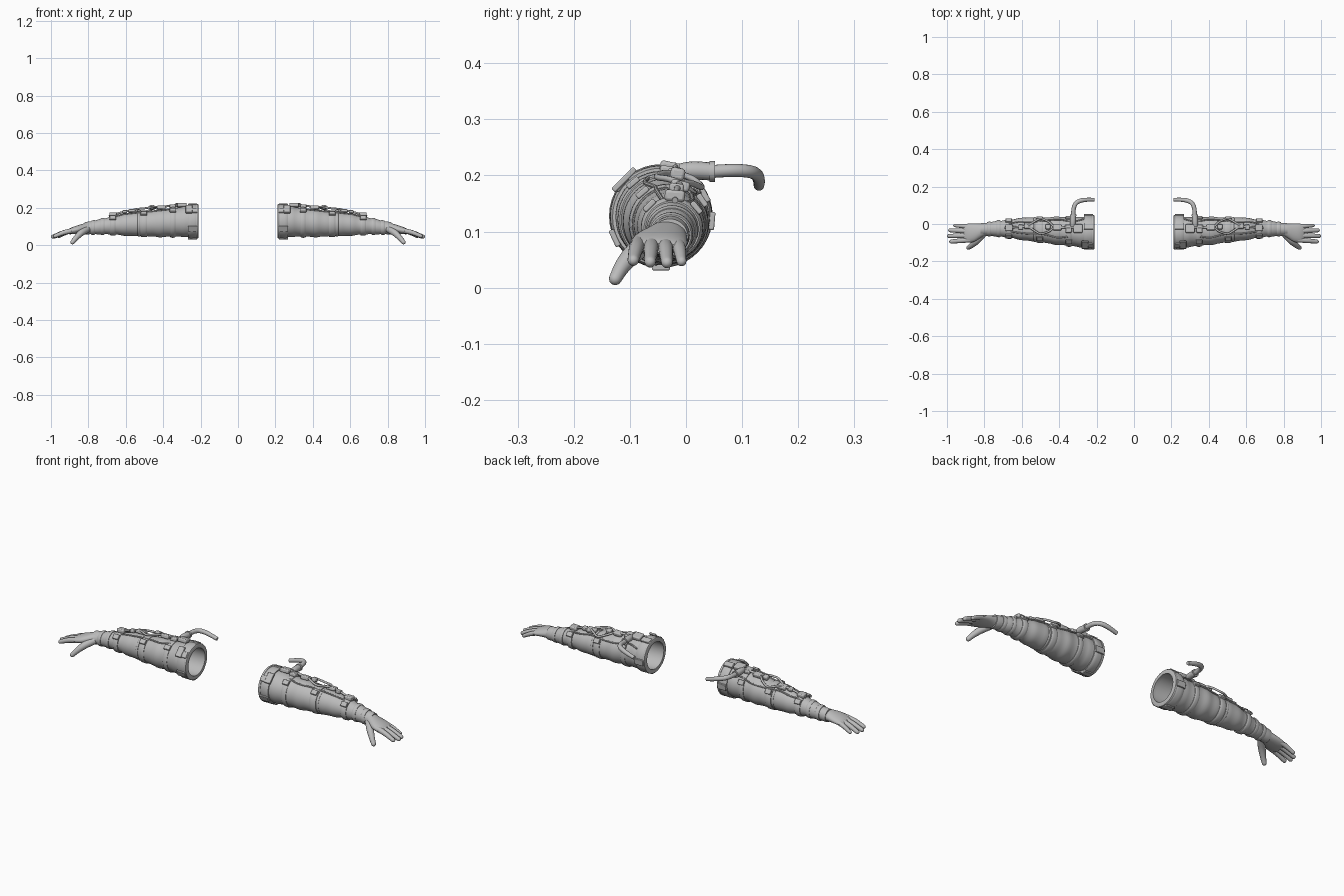
import bpy, bmesh, math
from mathutils import Vector, Matrix

if "Cube" in bpy.data.objects:
    bpy.data.objects.remove(bpy.data.objects["Cube"])

grey = bpy.data.materials.new("suit_grey")
grey.diffuse_color = (0.5, 0.5, 0.5, 1)
grey.use_nodes = True
grey.node_tree.nodes["Principled BSDF"].inputs["Base Color"].default_value = grey.diffuse_color

# Arm centre line and radius: x, y, z, r
ARM = [(0.20, -0.045, 0.128, 0.080), (0.28, -0.044, 0.126, 0.082), (0.345, -0.040, 0.122, 0.076),
       (0.42, -0.036, 0.118, 0.075), (0.50, -0.031, 0.114, 0.064), (0.58, -0.027, 0.111, 0.062),
       (0.67, -0.025, 0.106, 0.048), (0.72, -0.025, 0.101, 0.042), (0.78, -0.027, 0.094, 0.035),
       (0.82, -0.029, 0.090, 0.032)]


def arm(x):
    for a, b in zip(ARM, ARM[1:]):
        if x <= b[0]:
            t = max(0, (x - a[0]) / (b[0] - a[0]))
            t = t * t * (3 - 2 * t) * 0.5 + t * 0.5
            return [a[i] + (b[i] - a[i]) * t for i in (1, 2, 3)]
    return ARM[-1][1:]


def finish(name, bm, bevel=0):
    """Turn a right-hand part into an object mirrored to the left arm."""
    bmesh.ops.recalc_face_normals(bm, faces=bm.faces[:])
    me = bpy.data.meshes.new(name)
    bm.to_mesh(me)
    bm.free()
    for p in me.polygons:
        p.use_smooth = True
    me.set_sharp_from_angle(angle=math.radians(40))
    me.materials.append(grey)
    ob = bpy.data.objects.new(name, me)
    bpy.context.collection.objects.link(ob)
    if bevel:
        m = ob.modifiers.new("bevel", 'BEVEL')
        m.width, m.segments = bevel, 2
    m = ob.modifiers.new("mirror", 'MIRROR')
    m.use_mirror_merge = False
    return ob


def skin(bm, rings, loop=False):
    """Bridge rings of points, capping the ends unless the profile loops."""
    vs = [[bm.verts.new(p) for p in r] for r in rings]
    n = len(vs[0])
    for a, b in zip(vs, vs[1:] + vs[:1] if loop else vs[1:]):
        for i in range(n):
            j = (i + 1) % n
            bm.faces.new((a[i], a[j], b[j], b[i]))
    if not loop:
        bm.faces.new(vs[0])
        bm.faces.new(vs[-1])


def ring(x, cy, cz, ry, rz, n=40):
    return [(x, cy + ry * math.sin(k * math.tau / n), cz + rz * math.cos(k * math.tau / n)) for k in range(n)]


def band(name, x0, x1, h, wall=0.006):
    """A rounded cuff wrapped round the arm."""
    w = x1 - x0
    prof = [(0, -wall), (0, h * .5), (.15, h * .9), (.35, h), (.65, h), (.85, h * .9), (1, h * .5), (1, -wall)]
    bm, cx = bmesh.new(), (x0 + x1) / 2
    cy, cz, r = arm(cx)
    slope = (arm(x1)[2] - arm(x0)[2]) / w
    skin(bm, [ring(x0 + t * w, *arm(x0 + t * w)[:2], *[r + slope * (t - .5) * w + d] * 2) for t, d in prof], True)
    return finish(name, bm)


def smooth_path(pts, steps=5):
    out = []
    p = [pts[0]] + pts + [pts[-1]]
    for i in range(1, len(p) - 2):
        for s in range(steps):
            t = s / steps
            out.append(tuple(.5 * (2 * b + (c - a) * t + (2 * a - 5 * b + 4 * c - d) * t * t
                                   + (3 * b - a - 3 * c + d) * t ** 3)
                             for a, b, c, d in zip(p[i - 1], p[i], p[i + 1], p[i + 2])))
    return out + [tuple(pts[-1])]


def sweep(name, pts, n=12, dome=False):
    """Round tube through (x, y, z, radius) points, optionally with a domed tip."""
    path = smooth_path(pts)
    if dome:
        end, r = Vector(path[-1][:3]), path[-1][3]
        d = (end - Vector(path[-2][:3])).normalized()
        path += [(*(end + d * r * math.sin(a)), r * math.cos(a)) for a in (.4, .8, 1.15, 1.45)]
    rings = []
    for i, p in enumerate(path):
        t = Vector(path[min(i + 1, len(path) - 1)][:3]) - Vector(path[max(i - 1, 0)][:3])
        t.normalize()
        up = Vector((0, 0, 1))
        u = t.cross(up).normalized()
        v = u.cross(t)
        rings.append([Vector(p[:3]) + (u * math.cos(k * math.tau / n) + v * math.sin(k * math.tau / n)) * p[3]
                      for k in range(n)])
    bm = bmesh.new()
    skin(bm, rings)
    return finish(name, bm)


def surf(x, deg, lift=0.0):
    """Point above the arm surface; 0 degrees is the top, positive turns to the back."""
    cy, cz, r = arm(x)
    a = math.radians(deg)
    return (x, cy + (r + lift) * math.sin(a), cz + (r + lift) * math.cos(a))


def block(name, x, deg, size, lift=0.004, yaw=0):
    """Bevelled box lying on the arm surface."""
    bm = bmesh.new()
    m = (Matrix.Translation(surf(x, deg, lift)) @ Matrix.Rotation(math.radians(-deg), 4, 'X')
         @ Matrix.Rotation(math.radians(yaw), 4, 'Z') @ Matrix.Diagonal((*size, 1)))
    bmesh.ops.create_cube(bm, size=1, matrix=m)
    return finish(name, bm, min(size) * .25)


# Sleeve: hollow at the shoulder, gently wrinkled along its length
bm = bmesh.new()
rings = []
for x in (0.46, 0.38, 0.30, 0.225):
    cy, cz, r = arm(x)
    rings.append(ring(x, cy, cz, r - .008, r - .008))
for i in range(61):
    x = 0.222 + i * 0.598 / 60
    cy, cz, r = arm(x)
    r += .0012 * math.sin(x * 95) * (x > .29)
    rings.append(ring(x, cy, cz, r, r))
skin(bm, rings)
finish("sleeve", bm)

# Cuffs and straps
band("shoulder_collar", 0.214, 0.268, 0.010, 0.008)
band("shoulder_rim", 0.211, 0.226, 0.012, 0.010)
band("upper_strap", 0.335, 0.362, 0.006)
band("elbow_cuff", 0.486, 0.522, 0.007)
band("elbow_seam", 0.525, 0.536, 0.003)
band("forearm_cuff", 0.655, 0.685, 0.007)
band("wrist_cuff", 0.715, 0.735, 0.004)
band("glove_cuff", 0.765, 0.785, 0.004)

# Clamps round the collar
for i, deg in enumerate((-115, -50, 20, 95, 180)):
    block("collar_clamp_%d" % i, 0.243, deg, (0.05, 0.032, 0.010), 0.010)
block("collar_latch", 0.262, -45, (0.035, 0.055, 0.010), 0.012)

# Strap buckles
for i, (x, deg) in enumerate(((0.348, -40), (0.348, 60), (0.504, -40), (0.504, 55), (0.67, -45), (0.67, 50))):
    block("buckle_%d" % i, x, deg, (0.034, 0.026, 0.010), 0.009)

# Control boxes along the top of the arm
for i, (x, deg, sx, sy, h) in enumerate(((0.30, 12, .050, .045, .020), (0.35, 10, .034, .044, .018),
                                         (0.41, 12, .045, .030, .020), (0.46, 12, .026, .026, .022),
                                         (0.56, 14, .050, .034, .018), (0.605, 8, .025, .026, .016),
                                         (0.668, 5, .040, .036, .020))):
    block("control_box_%d" % i, x, deg, (sx, sy, h), 0.010 if i != 3 else 0.019)

# Supply lines over the top, splitting into a loop at the elbow
for name, deg, arch in (("supply_line_back", 42, 0.020), ("supply_line_front", -14, 0.018)):
    stops = ((.29, 14, .014), (.35, 14, .016), (.42, 12, .014), (.455, 12 + (deg - 12) * .6, arch),
             (.50, deg, arch + .004), (.54, 12 + (deg - 12) * .5, arch), (.575, 12, .014),
             (.63, 8, .012), (.69, 6, .006))
    sweep(name, [(*surf(*s), .0055) for s in stops], 10)
sweep("side_cable", [(*surf(x, d, .004), .004) for x, d in
                     ((.27, 55), (.33, 42), (.40, 50), (.48, 45), (.55, 35), (.62, 38), (.67, 30))], 8)
sweep("front_cable", [(*surf(x, d, .003), .004) for x, d in
                      ((.35, -20), (.41, -28), (.48, -20), (.57, -22), (.66, -18))], 8)

# Trailing hose with its fitting on the shoulder
sweep("hose_fitting", [(.328, -.012, .208, .013), (.327, .012, .209, .016), (.325, .048, .207, .016)], 16)
sweep("hose_collar", [(.325, .042, .207, .0185), (.325, .052, .207, .0185)], 16)
sweep("hose", [(.325, .045, .207, .0115), (.322, .085, .209, .0115), (.308, .113, .207, .0115),
               (.280, .126, .201, .0115), (.245, .130, .191, .0105), (.213, .130, .182, .0095)], 16)

# Gloved palm
bm = bmesh.new()
palm = [(.775, -.027, .094, .036, .034), (.80, -.031, .092, .034, .030), (.825, -.038, .089, .040, .027),
        (.855, -.046, .084, .049, .023), (.885, -.049, .078, .051, .019), (.905, -.050, .073, .048, .014),
        (.914, -.050, .071, .040, .008)]
skin(bm, [ring(*p, 24) for p in smooth_path(palm, 3)])
finish("palm", bm)

# Fingers: base y, tip x, tip y, tip z
for name, y0, xt, yt, zt in (("index_finger", -.084, .978, -.094, .049), ("middle_finger", -.061, .990, -.064, .046),
                             ("ring_finger", -.038, .983, -.034, .045), ("little_finger", -.015, .958, -.008, .047)):
    r = .0105 if name == "little_finger" else .012
    base, tip = Vector((.872, y0, .080)), Vector((xt, yt, zt))
    mid = base.lerp(tip, .5) + Vector((0, 0, .005))
    sweep(name, [(*base, r * 1.15), (*mid, r * 1.08), (*tip, r * .85)], 14, True)

# Thumb
sweep("thumb", [(.805, -.052, .086, .018), (.838, -.088, .066, .018), (.865, -.112, .040, .0145),
                (.885, -.126, .016, .0115)], 14, True)
